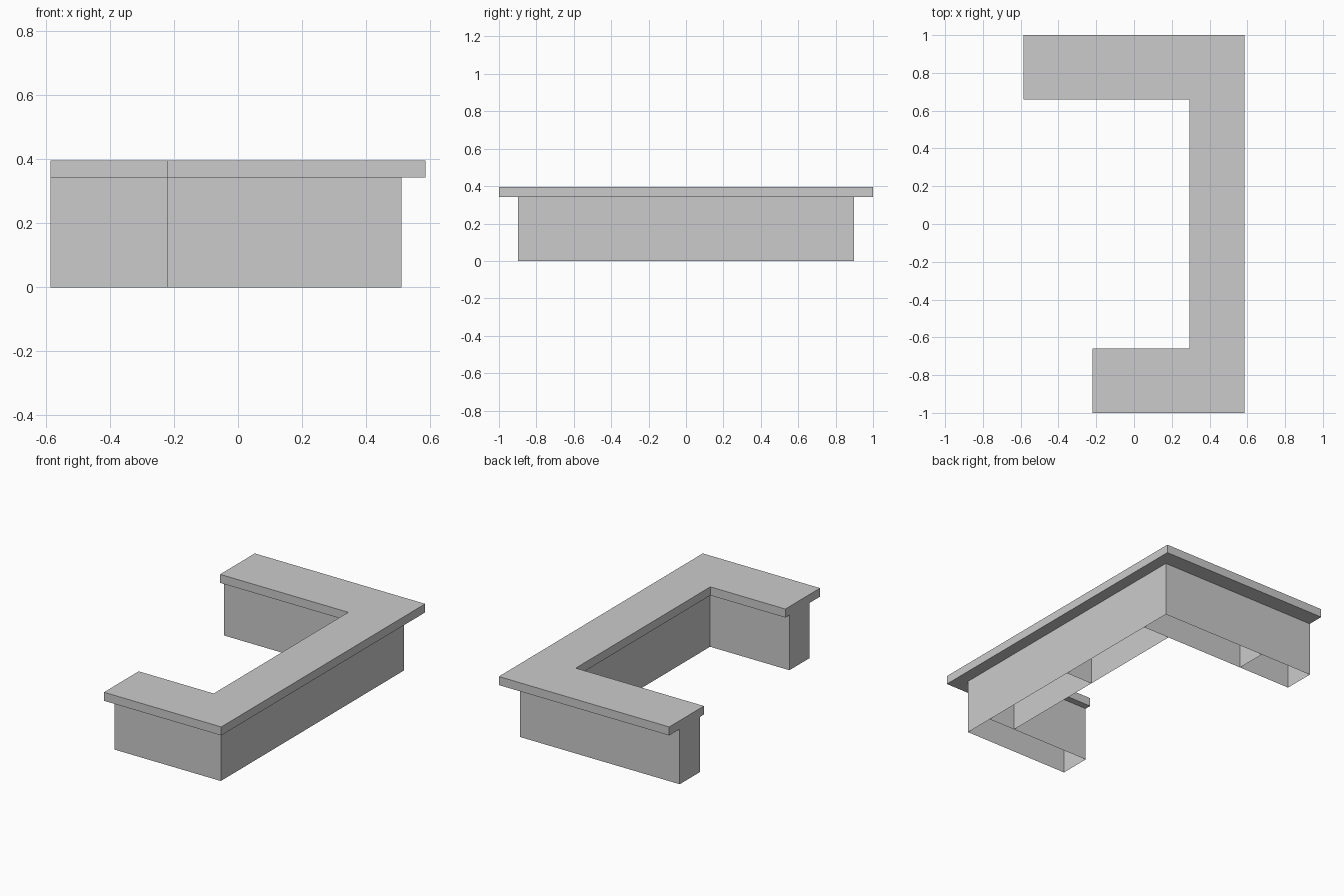
import bpy, bmesh

if "Cube" in bpy.data.objects:
    bpy.data.objects.remove(bpy.data.objects["Cube"])

BASE_H, TOP_H = 0.342, 0.395
X_OUT, X_IN = 0.51, 0.325        # long run of the base
Y_OUT, Y_IN = 0.897, 0.70        # wings of the base
X_BACK, X_FRONT = -0.585, -0.22  # free ends of the wings


def finish(name, bm):
    bmesh.ops.recalc_face_normals(bm, faces=bm.faces[:])
    mesh = bpy.data.meshes.new(name)
    bm.to_mesh(mesh)
    bm.free()
    obj = bpy.data.objects.new(name, mesh)
    bpy.context.collection.objects.link(obj)
    return obj


def prism(name, outline, z0, z1, open_bottom=False):
    """Extrude a flat outline upward, optionally leaving the underside open."""
    bm = bmesh.new()
    base = bm.faces.new([bm.verts.new((x, y, z0)) for x, y in outline])
    ext = bmesh.ops.extrude_face_region(bm, geom=[base], use_keep_orig=True)
    verts = [g for g in ext["geom"] if isinstance(g, bmesh.types.BMVert)]
    bmesh.ops.translate(bm, vec=(0, 0, z1 - z0), verts=verts)
    bmesh.ops.recalc_face_normals(bm, faces=bm.faces[:])
    if open_bottom:
        bottom = [f for f in bm.faces if all(abs(v.co.z - z0) < 1e-6 for v in f.verts)]
        bmesh.ops.delete(bm, geom=bottom, context='FACES_ONLY')
    return finish(name, bm)


def cabinet(name, x0, x1, y0, y1):
    return prism(name, [(x0, y0), (x1, y0), (x1, y1), (x0, y1)], 0, BASE_H, True)


# Hollow base cabinets, open underneath
cabinet("front_wing_cabinet", X_FRONT, X_OUT, -Y_OUT, -Y_IN)
cabinet("long_cabinet_front", X_IN, X_OUT, -Y_IN, 0)
cabinet("long_cabinet_back", X_IN, X_OUT, 0, Y_IN)
cabinet("back_wing_cabinet", X_FRONT, X_OUT, Y_IN, Y_OUT)
cabinet("back_wing_end_cabinet", X_BACK, X_FRONT, Y_IN, Y_OUT)

# Overhanging C-shaped countertop
prism("countertop", [(X_FRONT, -1), (0.585, -1), (0.585, 1), (X_BACK, 1),
                     (X_BACK, 0.66), (0.295, 0.66), (0.295, -0.66), (X_FRONT, -0.66)],
      BASE_H, TOP_H)
